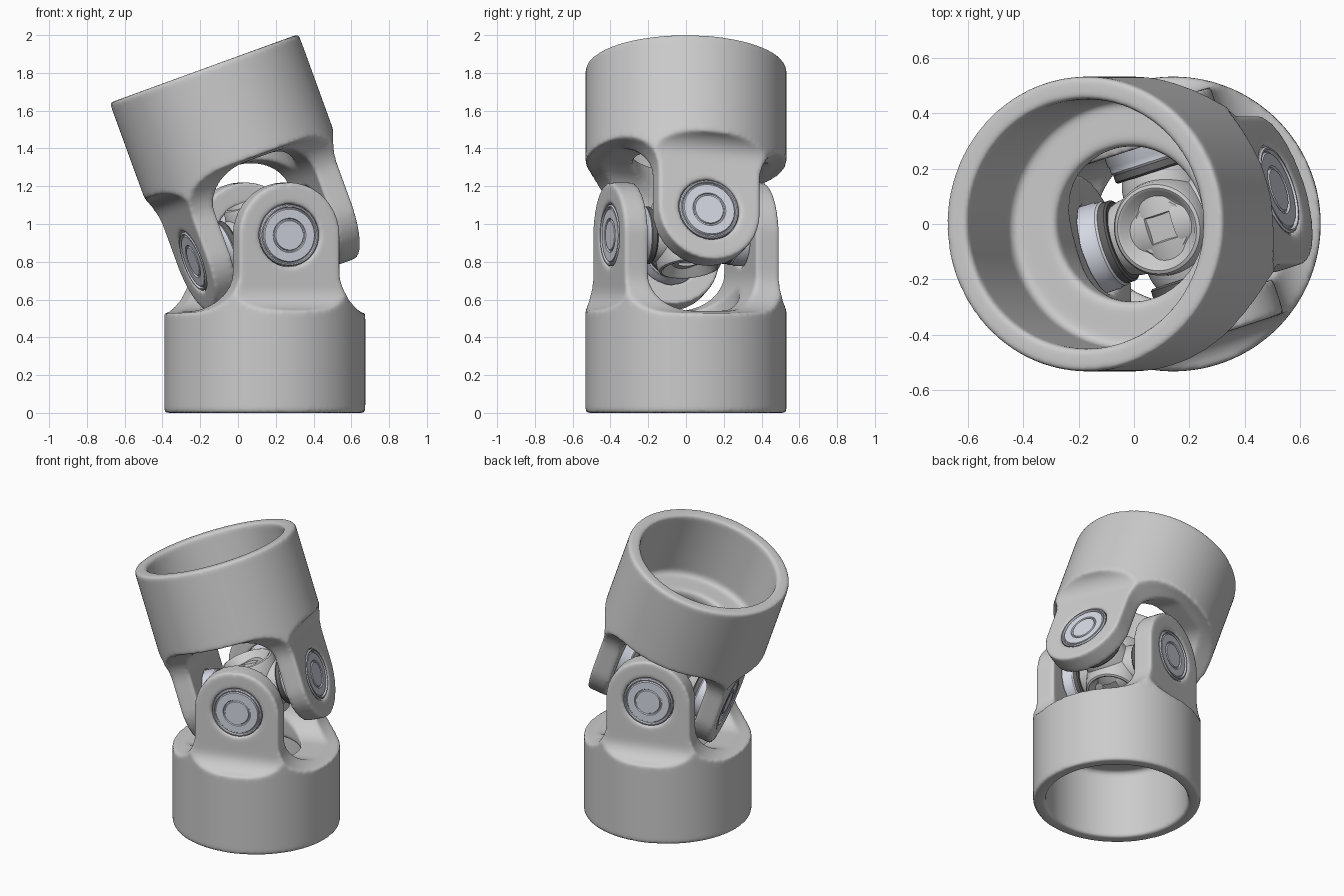
import bpy, bmesh
from math import sin, cos, pi, radians, tan, atan
from mathutils import Matrix, Vector

if "Cube" in bpy.data.objects:
    bpy.data.objects.remove(bpy.data.objects["Cube"])

CENTRE = Matrix.Translation((0.142, 0, 0.94))
TILT = radians(-20)
TURN = radians(18)
TURN_UP = atan(tan(TURN) * cos(TILT))      # keeps the two pin axes square
R = Matrix.Rotation


def material(name, rgb):
    m = bpy.data.materials.new(name)
    m.diffuse_color = (*rgb, 1)
    m.use_nodes = True
    m.node_tree.nodes["Principled BSDF"].inputs["Base Color"].default_value = m.diffuse_color
    return m


def add(name, bm, matrix=Matrix(), mat=None):
    bmesh.ops.remove_doubles(bm, verts=bm.verts, dist=1e-5)
    bmesh.ops.recalc_face_normals(bm, faces=bm.faces)
    me = bpy.data.meshes.new(name)
    bm.to_mesh(me)
    bm.free()
    ob = bpy.data.objects.new(name, me)
    bpy.context.collection.objects.link(ob)
    ob.matrix_world = matrix
    if mat:
        me.materials.append(mat)
    return ob


def lathe(name, profile, matrix=Matrix(), mat=None, closed=False, steps=64):
    """Turn (radius, z) points about z."""
    bm = bmesh.new()
    rings = [[bm.verts.new((r * cos(2 * pi * i / steps), r * sin(2 * pi * i / steps), z))
              for r, z in profile] for i in range(steps)]
    n = len(profile)
    for i in range(steps):
        a, b = rings[i], rings[(i + 1) % steps]
        for j in range(n if closed else n - 1):
            k = (j + 1) % n
            bm.faces.new((a[j], b[j], b[k], a[k]))
    return add(name, bm, matrix, mat)


def slab(name, half, along_y):
    """Extrude a mirrored half outline right through the yoke."""
    outline = half + [(-u, z) for u, z in reversed(half) if u > 1e-6]
    bm = bmesh.new()
    place = (lambda u, z: (u, -0.8, z)) if along_y else (lambda u, z: (-0.8, u, z))
    face = bm.faces.new([bm.verts.new(place(u, z)) for u, z in outline])
    new = bmesh.ops.extrude_face_region(bm, geom=[face])["geom"]
    move = Vector((0, 1.6, 0)) if along_y else Vector((1.6, 0, 0))
    bmesh.ops.translate(bm, vec=move, verts=[v for v in new if isinstance(v, bmesh.types.BMVert)])
    return add(name, bm)


def arc(cx, cz, r, a0, a1, n=12):
    return [(cx + r * cos(radians(a0 + (a1 - a0) * i / n)),
             cz + r * sin(radians(a0 + (a1 - a0) * i / n))) for i in range(n + 1)]


# Yoke: stepped tube, trimmed by a face outline and a fork outline, pin hole drilled
yoke = lathe("lower_yoke", [(0.525, -0.94), (0.532, -0.93), (0.532, 0.4), (0.28, 0.4),
                            (0.28, -0.455), (0.295, -0.47)]
             + arc(0.42, -0.50, 0.03, 90, 0, 4) + [(0.45, -0.93), (0.46, -0.94)],
             closed=True, steps=128)
face_outline = slab("face_outline", [(0.7, -1.1), (0.7, -0.41)] + arc(0.5, -0.19, 0.22, 270, 180)
                    + arc(0, 0, 0.28, 0, 90, 20)[:-1] + [(0, 0.28)], True)
fork_outline = slab("fork_outline", [(0.7, -1.1), (0.7, -0.40)] + arc(0.55, -0.28, 0.12, 270, 180)
                    + [(0.43, 0.45), (0.30, 0.45)] + arc(0.10, -0.2, 0.20, 0, -90), False)
pin_hole = lathe("pin_hole", [(0, -0.8), (0.166, -0.8), (0.166, 0.8), (0, 0.8)], steps=64)
pin_hole.data.transform(R(pi / 2, 4, 'X'))

cutters = [(face_outline, 'INTERSECT'), (fork_outline, 'INTERSECT'), (pin_hole, 'DIFFERENCE')]
for cutter, op in cutters:
    m = yoke.modifiers.new(cutter.name, 'BOOLEAN')
    m.object, m.operation, m.solver = cutter, op, 'EXACT'
# Even mesh, then relax for the soft cast edges
m = yoke.modifiers.new("remesh", 'REMESH')
m.mode, m.voxel_size = 'VOXEL', 0.0125
m = yoke.modifiers.new("soften", 'SMOOTH')
m.factor, m.iterations = 0.5, 7
dg = bpy.context.evaluated_depsgraph_get()
dg.update()
mesh = bpy.data.meshes.new_from_object(yoke.evaluated_get(dg))
yoke.modifiers.clear()
yoke.data = mesh
for cutter, _ in cutters:
    bpy.data.objects.remove(cutter)
yoke.matrix_world = CENTRE @ R(TURN, 4, 'Z')
mesh.shade_smooth()

# Upper yoke: the same casting, flipped, quarter-turned and tilted
upper = bpy.data.objects.new("upper_yoke", mesh)
bpy.context.collection.objects.link(upper)
upper.matrix_world = (CENTRE @ R(TILT, 4, 'Y') @ R(TURN_UP + pi / 2, 4, 'Z') @ R(pi, 4, 'X'))

# Cross frame from the two pin axes
ax = Vector((sin(TURN), -cos(TURN), 0))
ay = R(TILT, 3, 'Y') @ Vector((cos(TURN_UP), sin(TURN_UP), 0))
az = ax.cross(ay)
CROSS = CENTRE @ Matrix((ax, ay, az)).transposed().to_4x4()

steel = material("bearing_steel", (0.66, 0.68, 0.76))
pale = material("cross_steel", (0.76, 0.77, 0.76))
rubber = material("seal_rubber", (0.13, 0.13, 0.13))

parts = []
# Hub with a dished boss on both sides
top = [(0, 0.14), (0.10, 0.14), (0.105, 0.135), (0.115, 0.14), (0.14, 0.185),
       (0.15, 0.19), (0.162, 0.185), (0.17, 0.17), (0.18, 0.08)]
parts.append(lathe("cross_hub", top + [(r, -z) for r, z in reversed(top)], CROSS, pale))
# Four trunnions, seals and bearing caps
for k in range(4):
    M = CROSS @ R(k * pi / 2, 4, 'Z') @ R(pi / 2, 4, 'Y')
    parts.append(lathe(f"trunnion_{k}", [(0, 0), (0.155, 0.05), (0.14, 0.17), (0.13, 0.2),
                                         (0.09, 0.2), (0.09, 0.3), (0, 0.3)], M, pale))
    parts.append(lathe(f"seal_{k}", [(0.09, 0.2), (0.145, 0.2), (0.152, 0.207), (0.152, 0.235),
                                     (0.09, 0.235)], M, rubber))
    parts.append(lathe(f"bearing_cap_{k}", [
        (0, 0.424), (0.077, 0.424), (0.081, 0.416), (0.087, 0.416), (0.091, 0.424),
        (0.138, 0.424), (0.143, 0.416), (0.147, 0.416), (0.151, 0.428), (0.157, 0.428),
        (0.163, 0.422), (0.163, 0.27), (0.158, 0.262), (0.158, 0.24), (0.152, 0.232),
        (0, 0.232)], M, steel))

bpy.ops.object.select_all(action='DESELECT')
for ob in parts:
    ob.select_set(True)
bpy.context.view_layer.objects.active = parts[0]
bpy.ops.object.shade_smooth_by_angle(angle=radians(35))
